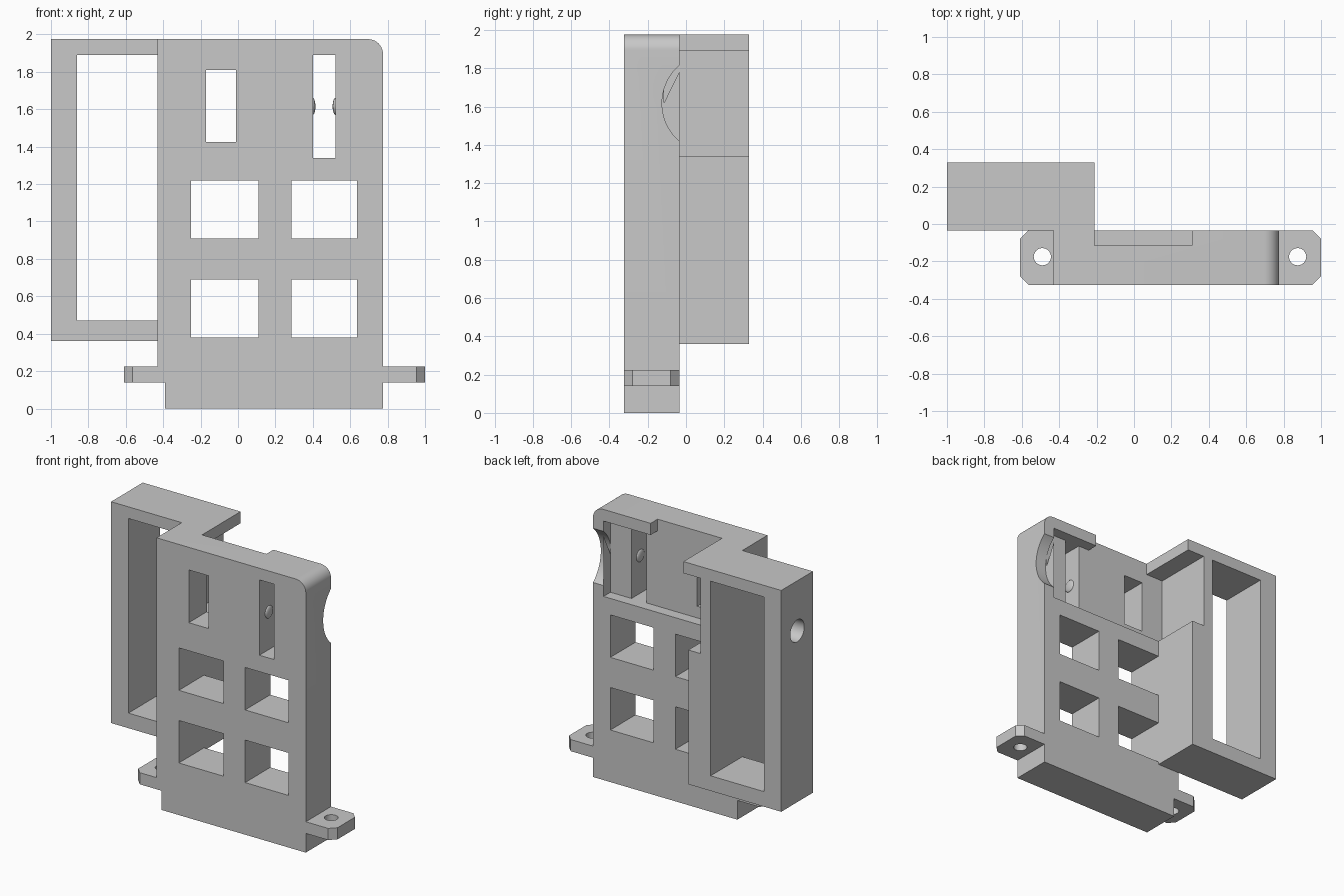
import bpy, bmesh
from math import sin, cos, pi, radians
from mathutils import Vector, Matrix

if "Cube" in bpy.data.objects:
    bpy.data.objects.remove(bpy.data.objects["Cube"], do_unlink=True)

grey = bpy.data.materials.new("matte grey")
grey.use_nodes = True
GREY = (0.58, 0.58, 0.58, 1)
grey.diffuse_color = GREY
grey.node_tree.nodes["Principled BSDF"].inputs["Base Color"].default_value = GREY

FRONT, BACK = -0.325, -0.035      # plate thickness
FLOOR, REAR = -0.115, 0.33        # pocket floor, rear of the frame
TOP = 1.975
POCKET_LOW, POCKET_HIGH = 1.34, 1.89


def add_object(name, bm):
    bmesh.ops.recalc_face_normals(bm, faces=bm.faces)
    mesh = bpy.data.meshes.new(name)
    bm.to_mesh(mesh)
    bm.free()
    obj = bpy.data.objects.new(name, mesh)
    bpy.context.collection.objects.link(obj)
    mesh.materials.append(grey)
    return obj


def prism(name, points, shift):
    """Extrude a closed outline of 3D points along a vector."""
    bm = bmesh.new()
    face = bm.faces.new([bm.verts.new(p) for p in points])
    new = bmesh.ops.extrude_face_region(bm, geom=[face])["geom"]
    verts = [g for g in new if isinstance(g, bmesh.types.BMVert)]
    bmesh.ops.translate(bm, verts=verts, vec=shift)
    return add_object(name, bm)


def box(name, x0, x1, y0, y1, z0, z1):
    outline = [(x0, y0, z0), (x1, y0, z0), (x1, y0, z1), (x0, y0, z1)]
    return prism(name, outline, (0, y1 - y0, 0))


def cylinder(name, center, radius, length, axis, sides=48):
    bm = bmesh.new()
    turn = Matrix.Rotation(radians(90), 4, "Y") if axis == "X" else Matrix()
    bmesh.ops.create_cone(bm, cap_ends=True, segments=sides, radius1=radius,
                          radius2=radius, depth=length,
                          matrix=Matrix.Translation(center) @ turn)
    return add_object(name, bm)


def combine(target, other, operation):
    mod = target.modifiers.new("combine", "BOOLEAN")
    mod.operation, mod.solver, mod.object = operation, "EXACT", other
    bpy.context.view_layer.objects.active = target
    bpy.ops.object.modifier_apply(modifier=mod.name)
    bpy.data.objects.remove(other, do_unlink=True)


def cut_box(target, *limits):
    combine(target, box("cutter", *limits), "DIFFERENCE")


# Front plate with a rounded top corner and a small foot step
RIGHT, R = 0.775, 0.08
arc = [(RIGHT - R + R * cos(a), TOP - R + R * sin(a))
       for a in (i * pi / 20 for i in range(11))]
outline = [(-0.39, 0), (RIGHT, 0)] + arc + [(-0.43, TOP), (-0.43, 0.14), (-0.39, 0.14)]
body = prism("bracket_body", [(x, FRONT, z) for x, z in outline], (0, BACK - FRONT, 0))

# Rear open frame, with its inner column stepped back below the top lip
frame = box("rear_frame", -1, -0.21, BACK, REAR, 0.36, TOP)
cut_box(frame, -0.86, -0.43, -1, 1, 0.47, 1.89)
cut_box(frame, -0.25, 0, -1, 1, 0, POCKET_LOW)
cut_box(frame, -0.35, 0, -1, 1, POCKET_LOW, POCKET_HIGH)
combine(frame, cylinder("cutter", (-1, 0.145, 1.61), 0.08, 0.2, "X"), "DIFFERENCE")
combine(body, frame, "UNION")

# Pocket in the back of the plate and the shortened top lip
cut_box(body, -0.35, 0.69, FLOOR, 1, POCKET_LOW, POCKET_HIGH)
cut_box(body, -0.21, 0.31, FLOOR, 1, 1.8, 2.2)

# Round scoop in the pocket's side wall
combine(body, cylinder("cutter", (0.79, 0.137, 1.617), 0.262, 0.2, "X", 96), "DIFFERENCE")

# Windows through the plate
windows = [(-0.17, -0.01, 1.425, 1.81), (0.4, 0.52, POCKET_LOW, POCKET_HIGH)]
for x0, x1 in ((-0.25, 0.11), (0.285, 0.635)):
    for z0, z1 in ((0.38, 0.69), (0.91, 1.22)):
        windows.append((x0, x1, z0, z1))
for x0, x1, z0, z1 in windows:
    cut_box(body, x0, x1, -1, 0.0 if z1 < POCKET_LOW else 0.2, z0, z1)

# Mounting tabs with chamfered corners and screw holes
CH = 0.045
for name, root, tip, hole in (("left_tab", 0.7, 1.0, 0.875), ("right_tab", -0.36, -0.61, -0.49)):
    inner = tip - CH if tip > 0 else tip + CH
    pts = [(root, FRONT), (inner, FRONT), (tip, FRONT + CH),
           (tip, BACK - CH), (inner, BACK), (root, BACK)]
    tab = prism(name, [(x, y, 0.14) for x, y in pts], (0, 0, 0.085))
    combine(tab, cylinder("cutter", (hole, -0.175, 0.18), 0.046, 0.4, "Z", 32), "DIFFERENCE")
    combine(body, tab, "UNION")

# Snap bumps on both walls of the tall slot
bumps = []
for name, x in (("right_snap_bump", 0.4), ("left_snap_bump", 0.52)):
    bm = bmesh.new()
    bmesh.ops.create_uvsphere(bm, u_segments=24, v_segments=12, radius=1)
    bmesh.ops.scale(bm, verts=bm.verts, vec=(0.014, 0.045, 0.045))
    bmesh.ops.translate(bm, verts=bm.verts, vec=Vector((x, -0.215, 1.615)))
    bumps.append(add_object(name, bm))

# Smooth the round surfaces, keep edges crisp
bpy.ops.object.select_all(action="DESELECT")
for obj in [body] + bumps:
    obj.select_set(True)
bpy.context.view_layer.objects.active = body
bpy.ops.object.shade_smooth_by_angle(angle=radians(30))
